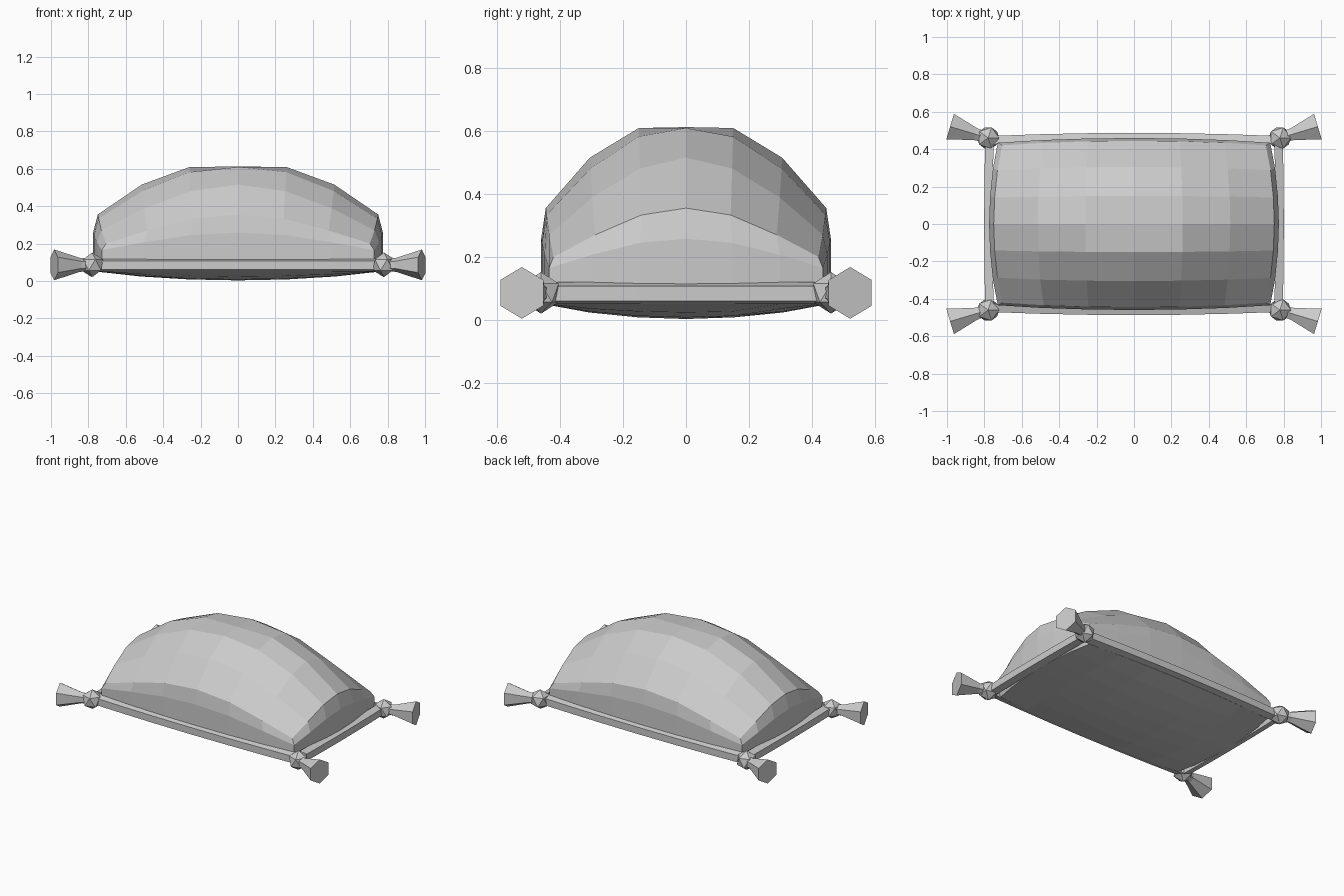
import bpy, bmesh, math
from mathutils import Matrix, Vector

cube = bpy.data.objects.get("Cube")
if cube:
    bpy.data.objects.remove(cube, do_unlink=True)

fabric = bpy.data.materials.new("grey_fabric")
fabric.use_nodes = True
grey = (0.6, 0.6, 0.6, 1)
fabric.diffuse_color = grey
fabric.node_tree.nodes["Principled BSDF"].inputs["Base Color"].default_value = grey


def finish(name, bm):
    bmesh.ops.recalc_face_normals(bm, faces=bm.faces)
    mesh = bpy.data.meshes.new(name)
    bm.to_mesh(mesh)
    bm.free()
    mesh.materials.append(fabric)
    obj = bpy.data.objects.new(name, mesh)
    bpy.context.collection.objects.link(obj)
    return obj


def bridge(bm, a, b, closed=True):
    n = len(a)
    for k in range(n if closed else n - 1):
        m = (k + 1) % n
        bm.faces.new((a[k], a[m], b[m], b[k]))


# Cushion body: half widths of grid lines, and height drops along middle and rim
XS = (0, 0.26, 0.515, 0.75)
YS = (0, 0.15, 0.305, 0.445)
MID = (0, 0.003, 0.097, 0.257)
RIM = (0, 0.022, 0.085, 0.155)
SPAN = range(-3, 4)


def plan(i, j, scale=1.0):
    x = math.copysign(XS[abs(i)], i) * (1 - 0.06 * (j / 3) ** 2)
    y = math.copysign(YS[abs(j)], j) * (1 - 0.055 * (i / 3) ** 2)
    return x * scale, y * scale


def top_height(i, j):
    i, j = abs(i), abs(j)
    u, v = i / 3, j / 3
    edge, corner = MID[3], MID[3] + RIM[3]
    drop = (1 - v) * MID[i] + v * (edge + RIM[i])
    drop += (1 - u) * MID[j] + u * (edge + RIM[j])
    drop -= edge * (u + v - 2 * u * v) + corner * u * v
    return 0.612 - drop


def bottom_height(i, j):
    return 0.003 + 0.047 * (1 - (1 - (i / 3) ** 2) * (1 - (j / 3) ** 2))


def sheet(bm, height, scale):
    grid = {(i, j): bm.verts.new((*plan(i, j, scale), height(i, j)))
            for i in SPAN for j in SPAN}
    for i in range(-3, 3):
        for j in range(-3, 3):
            bm.faces.new((grid[i, j], grid[i + 1, j],
                          grid[i + 1, j + 1], grid[i, j + 1]))
    return grid


rim = ([(i, -3) for i in range(-3, 3)] + [(3, j) for j in range(-3, 3)]
       + [(i, 3) for i in range(3, -3, -1)] + [(-3, j) for j in range(3, -3, -1)])

bm = bmesh.new()
top = sheet(bm, top_height, 1.0)
bottom = sheet(bm, bottom_height, 1.01)
upper = [bm.verts.new((*plan(i, j, 1.033), 0.6 * top_height(i, j) + 0.045))
         for i, j in rim]
lower = [bm.verts.new((*plan(i, j, 1.033), 0.115)) for i, j in rim]
bridge(bm, [top[p] for p in rim], upper)
bridge(bm, upper, lower)
bridge(bm, lower, [bottom[p] for p in rim])
finish("cushion_body", bm)


# Piping strips, bowed slightly outwards along each side
SECTION = ((0, 0.06), (0, 0.107), (-0.045, 0.12), (-0.045, 0.05))


def piping(name, half_length, outer, bow, angle):
    bm = bmesh.new()
    rings = []
    for k in SPAN:
        t = k / 3
        off = outer + bow * (1 - t * t)
        rings.append([bm.verts.new((t * half_length, off + d, z))
                      for d, z in SECTION])
    for a, b in zip(rings, rings[1:]):
        bridge(bm, a, b)
    bm.faces.new(rings[0])
    bm.faces.new(rings[-1])
    bm.transform(Matrix.Rotation(angle, 4, 'Z'))
    finish(name, bm)


piping("back_piping", 0.78, 0.47, 0.017, 0)
piping("front_piping", 0.78, 0.47, 0.017, math.pi)
piping("right_piping", 0.46, 0.795, 0.006, math.pi / 2)
piping("left_piping", 0.46, 0.795, 0.006, -math.pi / 2)


# Corner knots and six-sided flared tassels
def tassel(name, sx, sy):
    centre = Vector((0.78 * sx, 0.46 * sy, 0.086))
    bm = bmesh.new()
    bmesh.ops.create_icosphere(bm, subdivisions=1, radius=0.066)
    bm.transform(Matrix.Translation(centre))
    finish(name + "_knot", bm)

    bm = bmesh.new()
    rings = []
    for along, radius in ((0.03, 0.034), (0.07, 0.038), (0.212, 0.082)):
        rings.append([bm.verts.new((along,
                                    radius * math.sin(k * math.pi / 3),
                                    radius * math.cos(k * math.pi / 3)))
                      for k in range(6)])
    for a, b in zip(rings, rings[1:]):
        bridge(bm, a, b)
    bm.faces.new(rings[0])
    bm.faces.new(rings[-1])
    turn = math.atan2(0.3 * sy, sx)
    bm.transform(Matrix.Translation(centre) @ Matrix.Rotation(turn, 4, 'Z'))
    finish(name + "_tassel", bm)


for side, sx in (("left", 1), ("right", -1)):
    for end, sy in (("front", -1), ("back", 1)):
        tassel(end + "_" + side, sx, sy)
